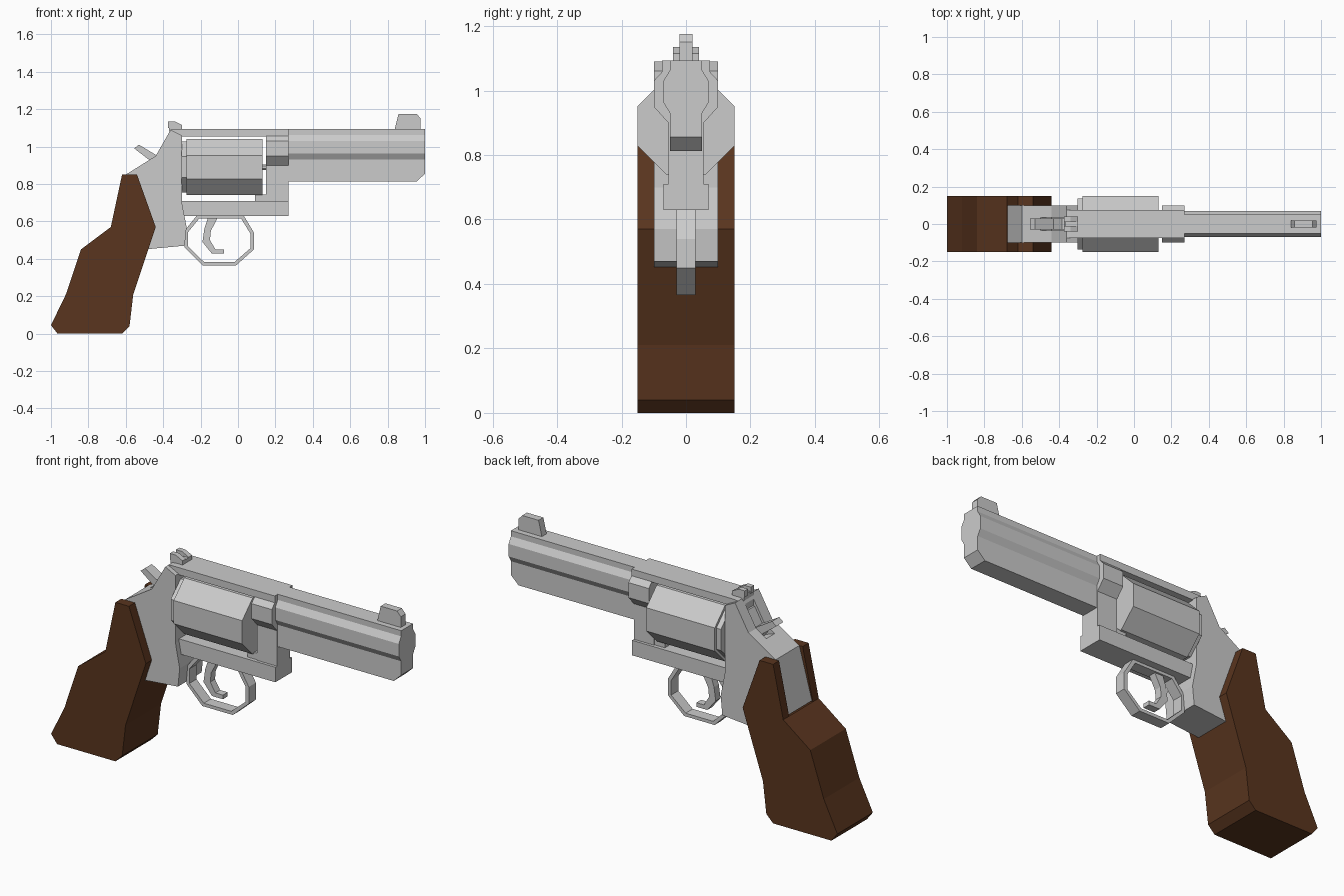
import bpy, bmesh, math
from mathutils import Vector

if "Cube" in bpy.data.objects:
    bpy.data.objects.remove(bpy.data.objects["Cube"])

wood = bpy.data.materials.new("wood")
wood.diffuse_color = (0.10, 0.035, 0.013, 1)
wood.use_nodes = True
wood.node_tree.nodes["Principled BSDF"].inputs["Base Color"].default_value = wood.diffuse_color


def finish(bm, name, mat=None):
    bmesh.ops.recalc_face_normals(bm, faces=bm.faces)
    me = bpy.data.meshes.new(name)
    bm.to_mesh(me)
    bm.free()
    ob = bpy.data.objects.new(name, me)
    bpy.context.collection.objects.link(ob)
    if mat:
        me.materials.append(mat)
    return ob


def prism(name, pts, lo, hi, axis="y", mat=None):
    """Extrude an (x,z) profile along y, or a (y,z) profile along x."""
    bm = bmesh.new()
    place = (lambda a, b, d: (a, d, b)) if axis == "y" else (lambda a, b, d: (d, a, b))
    face = bm.faces.new([bm.verts.new(place(a, b, lo)) for a, b in pts])
    new = bmesh.ops.extrude_face_region(bm, geom=[face])["geom"]
    shift = Vector(place(0, 0, hi - lo))
    bmesh.ops.translate(bm, vec=shift, verts=[v for v in new if isinstance(v, bmesh.types.BMVert)])
    return finish(bm, name, mat)


def box(name, x0, x1, w, z0, z1):
    return prism(name, [(x0, z0), (x1, z0), (x1, z1), (x0, z1)], -w, w)


def mirrored(half):
    """Complete a right-half (y,z) cross-section."""
    return half + [(-a, b) for a, b in reversed(half)]


def octagon(r, zc):
    k = r / math.cos(math.pi / 8)
    return [(k * math.cos(math.pi / 8 + i * math.pi / 4),
             zc + k * math.sin(math.pi / 8 + i * math.pi / 4)) for i in range(8)]


def cut(ob, cutter):
    m = ob.modifiers.new("cut", "BOOLEAN")
    m.object = cutter
    m.solver = "EXACT"
    cutter.hide_render = True
    cutter.hide_viewport = True


# Grip: solid lower part, two side panels above
prism("grip", [(-1, .045), (-.965, 0), (-.62, 0), (-.58, .04), (-.56, .21), (-.44, .57),
               (-.68, .57), (-.84, .45), (-.92, .21)], -.15, .15, mat=wood)
for name, s in (("grip_panel_left", 1), ("grip_panel_right", -1)):
    prism(name, [(-.68, .57), (-.44, .57), (-.54, .85), (-.62, .85)], s * .1, s * .15, mat=wood)

# Rear frame with a hammer slot
frame = prism("rear_frame", [(-.5, .45), (-.285, .47), (-.275, .57), (-.3, .7), (-.3, 1.06),
                             (-.36, 1.09), (-.44, .95), (-.6, .85), (-.675, .575), (-.5, .575)],
              -.1, .1)
slot = prism("slot_cutter", [(-.55, .93), (-.44, .89), (-.375, .96), (-.375, 1.2), (-.55, 1.2)],
             -.035, .035)
cut(frame, slot)

# Frame straps and the block holding the barrel
prism("top_strap", [(-.36, 1.09), (-.3, 1.055), (.27, 1.055), (.27, 1.093), (-.34, 1.093)],
      -.075, .075)
box("bottom_strap", -.3, .27, .07, .63, .71)
box("front_post", .15, .27, .055, .7, .94)
prism("barrel_collar", mirrored([(.055, .9), (.1, .95), (.1, 1.03), (.065, 1.068)]),
      .15, .27, "x")
box("crane", .09, .16, .05, .705, .745)

# Cylinder, rear plate and axle
prism("cylinder", octagon(.15, .89), -.275, .13, "x")
prism("recoil_plate", octagon(.136, .89), -.302, -.275, "x")
prism("axle", octagon(.015, .89), .12, .16, "x")

# Barrel with top rib, underlug and chamfered lower muzzle
barrel = prism("barrel", mirrored([(.05, .813), (.05, .93), (.07, .963), (.07, 1.03),
                                   (.05, 1.063), (.05, 1.093)]), .26, 1, "x")
chamfer = prism("muzzle_cutter", [(.945, .803), (1.01, .865), (1.1, .865), (1.1, .7), (.945, .7)],
                -.2, .2)
cut(barrel, chamfer)

# Sights
prism("front_sight", [(.835, 1.08), (.858, 1.175), (.955, 1.175), (.977, 1.15), (.977, 1.08)],
      -.02, .02)
box("rear_sight_base", -.37, -.3, .04, 1.08, 1.112)
for name, s in (("rear_sight_left", 1), ("rear_sight_right", -1)):
    prism(name, [(-.375, 1.1), (-.375, 1.135), (-.34, 1.135), (-.3, 1.115), (-.3, 1.1)],
          s * .012, s * .04)

# Hammer
prism("hammer", [(-.555, .99), (-.53, 1.01), (-.43, .95), (-.385, 1.03), (-.37, 1.03),
                 (-.37, .93), (-.44, .88), (-.47, .925)], -.03, .03)

# Trigger guard: closed loop, inner edge scaled toward its centre
outer = [(-.19, .365), (-.01, .365), (.085, .45), (.085, .54), (.03, .632), (-.22, .632),
         (-.285, .55), (-.285, .46)]
bm = bmesh.new()
rings = []
for kx, kz, y in ((1, 1, -.03), (1, 1, .03), (.9, .87, .03), (.9, .87, -.03)):
    rings.append([bm.verts.new((-.1 + (x + .1) * kx, y, .4985 + (z - .4985) * kz))
                  for x, z in outer])
for a in range(4):
    for i in range(8):
        p, q, j = rings[a], rings[(a + 1) % 4], (i + 1) % 8
        bm.faces.new((p[i], p[j], q[j], q[i]))
finish(bm, "trigger_guard")

# Trigger
prism("trigger", [(-.155, .635), (-.1, .635), (-.145, .55), (-.15, .5), (-.12, .45), (-.075, .45),
                  (-.075, .428), (-.14, .428), (-.19, .49), (-.18, .56)], -.02, .02)
